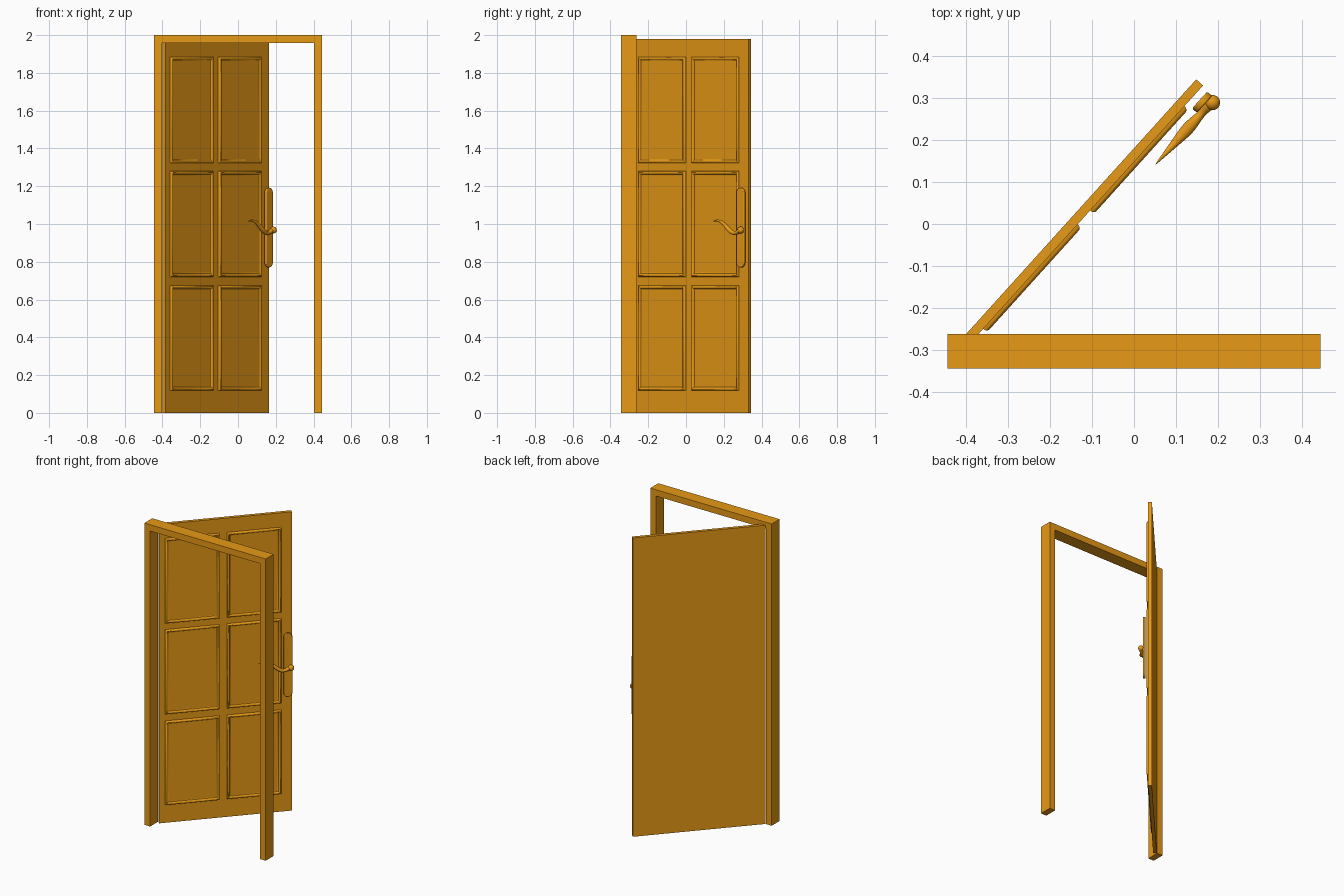
import bpy, bmesh, math
from mathutils import Matrix

if "Cube" in bpy.data.objects:
    bpy.data.objects.remove(bpy.data.objects["Cube"])

mat = bpy.data.materials.new("ochre_wood")
mat.diffuse_color = (0.8, 0.32, 0.008, 1)
mat.use_nodes = True
mat.node_tree.nodes["Principled BSDF"].inputs["Base Color"].default_value = mat.diffuse_color

# door space: x along the leaf from the hinge, -y out of the front face
HINGE = Matrix.Translation((-0.40, -0.262, 0)) @ Matrix.Rotation(math.radians(47.9), 4, 'Z')
THICK = 0.022


def finish(name, bm, matrix=Matrix(), smooth=True):
    bmesh.ops.recalc_face_normals(bm, faces=bm.faces)
    me = bpy.data.meshes.new(name)
    bm.to_mesh(me)
    bm.free()
    ob = bpy.data.objects.new(name, me)
    bpy.context.collection.objects.link(ob)
    me.materials.append(mat)
    ob.matrix_world = matrix
    if smooth:
        bpy.ops.object.select_all(action='DESELECT')
        ob.select_set(True)
        bpy.context.view_layer.objects.active = ob
        bpy.ops.object.shade_smooth_by_angle(angle=math.radians(40))
    return ob


def prism(outline, y0, y1):
    """Extrude an x-z outline along y."""
    bm = bmesh.new()
    face = bm.faces.new([bm.verts.new((x, y0, z)) for x, z in outline])
    ext = bmesh.ops.extrude_face_region(bm, geom=[face])
    verts = [g for g in ext['geom'] if isinstance(g, bmesh.types.BMVert)]
    bmesh.ops.translate(bm, vec=(0, y1 - y0, 0), verts=verts)
    return bm


def loft(rings, closed_caps=True):
    """Skin a list of point rings."""
    bm = bmesh.new()
    vs = [[bm.verts.new(p) for p in r] for r in rings]
    n = len(vs[0])
    for a, b in zip(vs, vs[1:]):
        for i in range(n):
            j = (i + 1) % n
            bm.faces.new((a[i], a[j], b[j], b[i]))
    if closed_caps:
        bm.faces.new(vs[0])
        bm.faces.new(vs[-1])
    return bm


# door frame: two jambs and a header in one profile
W, J = 0.445, 0.042
finish("door_frame", prism([(-W, 0), (-W, 2), (W, 2), (W, 0), (W - J, 0),
                            (W - J, 2 - J), (J - W, 2 - J), (J - W, 0)],
                           -0.345, -0.262), smooth=False)

# door leaf
finish("door_leaf", prism([(0, 0), (0.818, 0), (0.818, 1.98), (0, 1.98)], -THICK, 0),
       HINGE, smooth=False)

# six rectangular panel mouldings
PROFILE = [(0, 0), (0.001, 0.006), (0.004, 0.010), (0.008, 0.012), (0.012, 0.011),
           (0.016, 0.007), (0.018, 0.002), (0.022, 0)]
for row, (z0, z1) in enumerate([(0.118, 0.675), (0.72, 1.28), (1.322, 1.885)]):
    for col, (x0, x1) in enumerate([(0.036, 0.372), (0.416, 0.752)]):
        rings = []
        for d, h in PROFILE:
            y = -THICK - h
            rings.append([(x0 + d, y, z0 + d), (x1 - d, y, z0 + d),
                          (x1 - d, y, z1 - d), (x0 + d, y, z1 - d)])
        finish(f"panel_moulding_{row}_{col}", loft(rings, False), HINGE)

# handle back plate with round ends
cx, r = 0.787, 0.027
outline = [(cx + r * math.cos(math.pi * i / 12), (1.192 if i <= 12 else 0.77) +
            r * math.sin(math.pi * i / 12) + (-r if i <= 12 else r)) for i in range(13)]
outline += [(cx - r * math.cos(math.pi * i / 12), 0.77 + r - r * math.sin(math.pi * i / 12))
            for i in range(13)]
plate = finish("handle_plate", prism(outline, -0.055, -0.039), HINGE)
bev = plate.modifiers.new("soft_edge", 'BEVEL')
bev.width = 0.004
bev.segments = 3
bev.limit_method = 'ANGLE'
bev.angle_limit = math.radians(40)

# handle knob at the pivot
bm = bmesh.new()
bmesh.ops.create_uvsphere(bm, u_segments=24, v_segments=14, radius=0.018)
bmesh.ops.translate(bm, vec=(0.803, -0.066, 0.968), verts=bm.verts)
finish("handle_knob", bm, HINGE)

# curved tapering lever: x, z, half depth, half height
PATH = [(0.802, 0.970, 0.013, 0.013), (0.787, 0.962, 0.013, 0.013), (0.772, 0.954, 0.009, 0.010),
        (0.752, 0.951, 0.011, 0.011), (0.730, 0.960, 0.015, 0.013), (0.708, 0.978, 0.015, 0.012),
        (0.686, 0.998, 0.012, 0.010), (0.664, 1.012, 0.009, 0.008), (0.640, 1.019, 0.006, 0.006),
        (0.618, 1.018, 0.003, 0.004), (0.602, 1.013, 0.001, 0.001)]
rings = []
for i, (x, z, a, b) in enumerate(PATH):
    p, q = PATH[max(i - 1, 0)], PATH[min(i + 1, len(PATH) - 1)]
    t = math.atan2(q[1] - p[1], q[0] - p[0])
    rings.append([(x - math.sin(t) * b * math.sin(k), -0.064 + a * math.cos(k),
                   z + math.cos(t) * b * math.sin(k))
                  for k in (2 * math.pi * j / 16 for j in range(16))])
lever = finish("handle_lever", loft(rings), HINGE)
lever.modifiers.new("smooth_curve", 'SUBSURF').levels = 1
